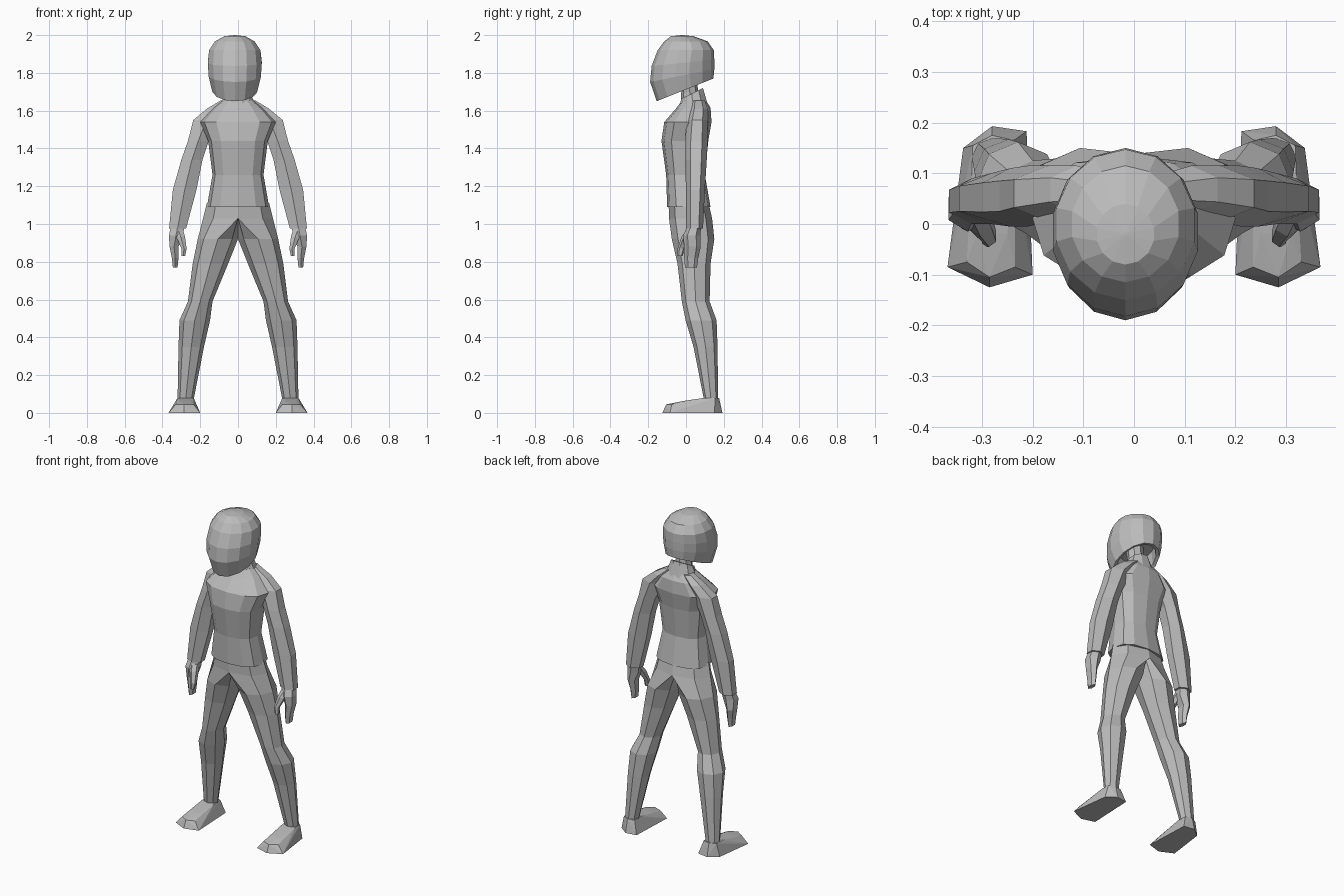
import bpy, bmesh, math

grey = bpy.data.materials.new("plain grey")
grey.diffuse_color = (0.5, 0.5, 0.5, 1)


def finish(bm, name, mirror=False):
    bmesh.ops.recalc_face_normals(bm, faces=bm.faces[:])
    me = bpy.data.meshes.new(name)
    bm.to_mesh(me)
    bm.free()
    me.materials.append(grey)
    ob = bpy.data.objects.new(name, me)
    bpy.context.collection.objects.link(ob)
    if mirror:
        mod = ob.modifiers.new("mirror", 'MIRROR')
        mod.use_mirror_merge = False
    return ob


def loft(name, sections, n, phase=0.0, power=1.0, mirror=False, half=False):
    """Skin rings given as (x0, x1, y0, y1, z at y=0, slope of z along y)."""
    unit = []
    for i in range(n):
        a = 2 * math.pi * i / n + phase
        c, s = math.cos(a), math.sin(a)
        unit.append((math.copysign(abs(c) ** power, c), math.copysign(abs(s) ** power, s)))
    mx = max(abs(u[0]) for u in unit)
    my = max(abs(u[1]) for u in unit)
    bm = bmesh.new()
    rings = []
    for x0, x1, y0, y1, z, *tilt in sections:
        slope = tilt[0] if tilt else 0
        ring = []
        for u, v in unit:
            x = (x0 + x1) / 2 + (x1 - x0) / 2 * u / mx
            y = (y0 + y1) / 2 + (y1 - y0) / 2 * v / my
            if half:
                x = min(x, 0)
            ring.append(bm.verts.new((x, y, z + slope * y)))
        rings.append(ring)
    for a, b in zip(rings, rings[1:]):
        for i in range(n):
            j = (i + 1) % n
            bm.faces.new((a[i], a[j], b[j], b[i]))
    bm.faces.new(rings[0])
    bm.faces.new(rings[-1])
    return finish(bm, name, mirror)


def centred(rows, cx=0.0):
    return [(cx - r[0], cx + r[0], *r[1:]) for r in rows]


# helmet: starts inside, goes round the slanted rim and up to the crown
loft("helmet", centred([
    (0.09, -0.11, 0.11, 1.80, 0.2),
    (0.10, -0.135, 0.125, 1.72, 0.4),
    (0.118, -0.155, 0.145, 1.712, 0.4),
    (0.138, -0.19, 0.15, 1.79, 0.2),
    (0.143, -0.182, 0.15, 1.855, 0.1),
    (0.136, -0.15, 0.147, 1.92, 0.0),
    (0.105, -0.115, 0.115, 1.967, 0.0),
    (0.056, -0.08, 0.04, 1.994, 0.0),
    (0.004, -0.024, -0.016, 2.0, 0.0)], -0.017), 14, math.pi / 14)

# neck and collar
loft("neck", centred([
    (0.06, -0.03, 0.08, 1.58), (0.05, -0.025, 0.065, 1.70), (0.05, -0.05, 0.05, 1.82)]), 8)
loft("collar", centred([
    (0.10, -0.04, 0.115, 1.61, 0.2), (0.075, -0.03, 0.095, 1.655, 0.5),
    (0.068, -0.025, 0.09, 1.675, 0.5)]), 10)

# jacket body
loft("jacket", centred([
    (0.165, -0.10, 0.13, 1.09),
    (0.135, -0.105, 0.10, 1.26),
    (0.158, -0.13, 0.118, 1.44),
    (0.20, -0.115, 0.135, 1.54),
    (0.13, -0.05, 0.13, 1.615),
    (0.08, -0.02, 0.105, 1.655)]), 12, 0, 0.8)

# sleeves
loft("sleeve", [
    (-0.365, -0.275, 0.0, 0.09, 0.975),
    (-0.345, -0.22, 0.0, 0.10, 1.18),
    (-0.30, -0.188, -0.005, 0.11, 1.34),
    (-0.265, -0.155, -0.005, 0.115, 1.44),
    (-0.237, -0.10, 0.005, 0.115, 1.55),
    (-0.165, -0.06, 0.02, 0.115, 1.61),
    (-0.09, -0.03, 0.03, 0.10, 1.655)], 6, math.pi / 6, mirror=True)

# hands: curled mitten of fingers plus thumb
loft("fingers", [
    (-0.345, -0.32, -0.005, 0.058, 0.77),
    (-0.35, -0.315, -0.01, 0.065, 0.82),
    (-0.362, -0.315, -0.01, 0.078, 0.88),
    (-0.366, -0.29, -0.015, 0.076, 0.94),
    (-0.355, -0.285, 0.005, 0.08, 0.985)], 6, math.pi / 6, mirror=True)
loft("thumb", [
    (-0.30, -0.28, -0.045, -0.018, 0.83),
    (-0.30, -0.272, -0.045, -0.005, 0.87),
    (-0.325, -0.28, -0.025, 0.03, 0.93),
    (-0.34, -0.29, 0.0, 0.05, 0.965)], 6, math.pi / 6, mirror=True)

# trouser legs: the top ring is clipped at the middle so the halves meet
loft("trouser_leg", [
    (-0.165, 0.165, -0.092, 0.12, 1.11),
    (-0.185, 0.185, -0.09, 0.138, 1.03),
    (-0.213, 0.0, -0.075, 0.15, 0.92),
    (-0.24, -0.052, -0.045, 0.13, 0.79),
    (-0.265, -0.135, -0.022, 0.125, 0.59),
    (-0.31, -0.148, -0.002, 0.162, 0.49),
    (-0.315, -0.18, 0.04, 0.167, 0.35),
    (-0.32, -0.235, 0.095, 0.17, 0.07)], 8, 0, mirror=True, half=True)

# shoes: hull of the sole outline and the instep
sole = [(-0.285, -0.125), (-0.368, -0.085), (-0.337, 0.15), (-0.28, 0.193),
        (-0.212, 0.183), (-0.2, -0.1)]
upper = [(-0.285, -0.105, 0.045), (-0.33, -0.075, 0.045), (-0.235, -0.085, 0.045),
         (-0.31, -0.02, 0.062), (-0.25, -0.02, 0.062), (-0.32, 0.10, 0.08),
         (-0.235, 0.10, 0.08), (-0.318, 0.155, 0.08), (-0.28, 0.175, 0.08),
         (-0.237, 0.165, 0.08)]
bm = bmesh.new()
for p in [(x, y, 0) for x, y in sole] + upper:
    bm.verts.new(p)
hull = bmesh.ops.convex_hull(bm, input=bm.verts[:])
bmesh.ops.delete(bm, geom=[v for v in bm.verts if not v.link_faces], context='VERTS')
finish(bm, "shoe", mirror=True)
